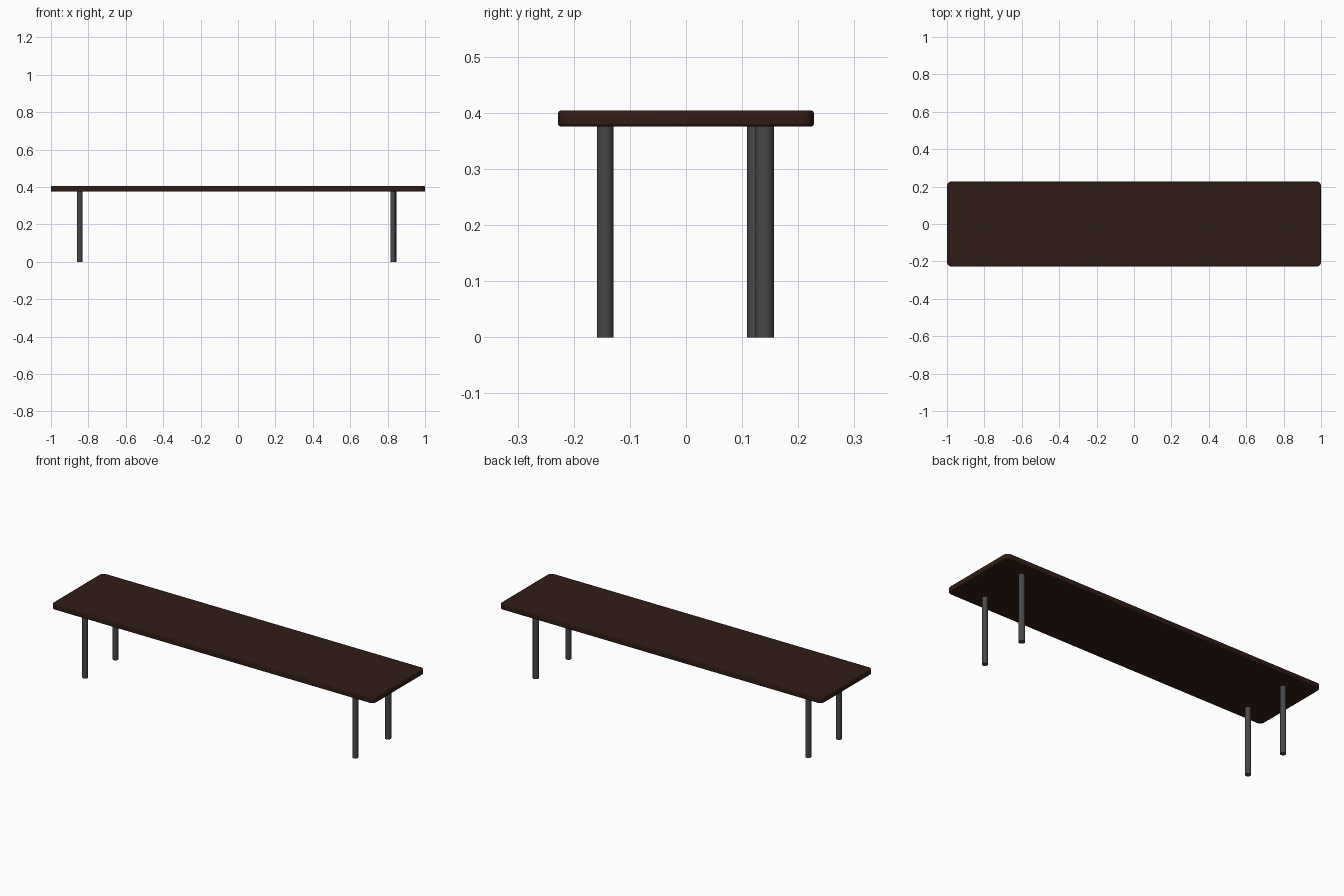
import bpy, bmesh

if "Cube" in bpy.data.objects:
    bpy.data.objects.remove(bpy.data.objects["Cube"])

def material(name, rgb):
    m = bpy.data.materials.new(name)
    m.diffuse_color = (*rgb, 1)
    m.use_nodes = True
    m.node_tree.nodes["Principled BSDF"].inputs["Base Color"].default_value = m.diffuse_color
    return m

wood = material("dark_wood", (0.03, 0.012, 0.008))
metal = material("dark_metal", (0.065, 0.065, 0.065))

# Bench top: slab with rounded corners and softened rims
bpy.ops.mesh.primitive_cube_add(size=1, location=(0, 0, 0.39))
top = bpy.context.object
top.name = "bench_top"
top.scale = (2, 0.456, 0.028)
bpy.ops.object.transform_apply(location=False, rotation=False, scale=True)
bm = bmesh.new()
bm.from_mesh(top.data)
corners = [e for e in bm.edges if abs(e.verts[0].co.z - e.verts[1].co.z) > 0.01]
bmesh.ops.bevel(bm, geom=corners, offset=0.025, segments=5, profile=0.5, affect='EDGES')
bm.to_mesh(top.data)
bm.free()
rim = top.modifiers.new("rim", 'BEVEL')
rim.width = 0.004
rim.segments = 2
rim.limit_method = 'ANGLE'
rim.angle_limit = 1.0
top.data.materials.append(wood)
bpy.ops.object.shade_smooth_by_angle()

# Four slightly uneven round legs: x, y, radius
legs = {
    "front_left_leg": (-0.847, -0.144, 0.015),
    "back_left_leg": (-0.846, 0.124, 0.015),
    "front_right_leg": (0.829, -0.144, 0.0145),
    "back_right_leg": (0.832, 0.140, 0.0165),
}
for name, (x, y, r) in legs.items():
    bpy.ops.mesh.primitive_cylinder_add(vertices=32, radius=r, depth=0.378, location=(x, y, 0.189))
    leg = bpy.context.object
    leg.name = name
    leg.data.materials.append(metal)
    bpy.ops.object.shade_smooth_by_angle()
